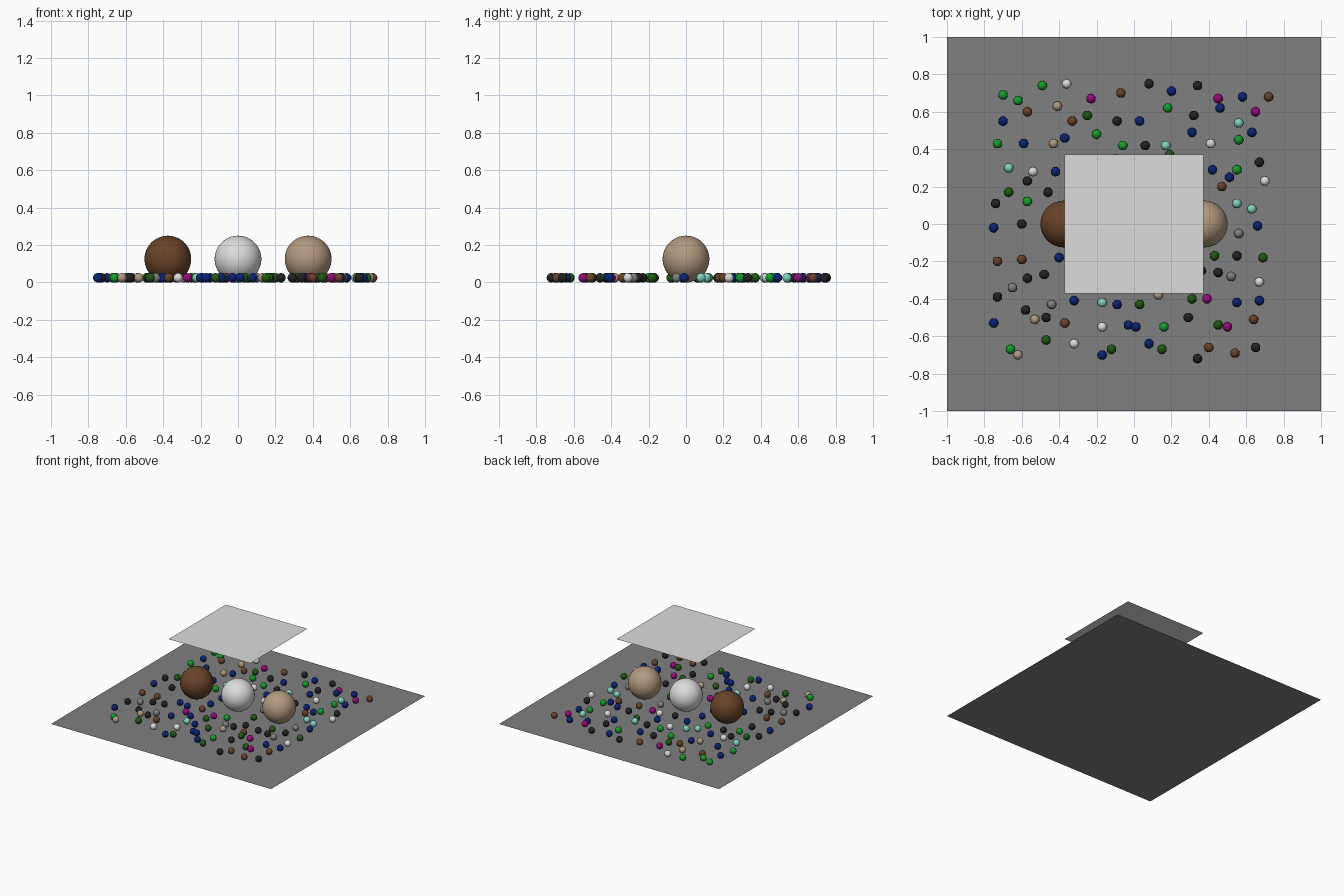
import bpy

default_cube = bpy.data.objects.get("Cube")
if default_cube:
    bpy.data.objects.remove(default_cube, do_unlink=True)


def make_material(name, red, green, blue):
    material = bpy.data.materials.new(name)
    material.use_nodes = True
    colour = (red, green, blue, 1)
    material.diffuse_color = colour
    material.node_tree.nodes["Principled BSDF"].inputs["Base Color"].default_value = colour
    return material


white = make_material("white", .72, .72, .72)
grey = make_material("grey", .215, .215, .215)
black = make_material("black", .016, .016, .016)
brown = make_material("brown", .14, .055, .021)
tan = make_material("tan", .448, .319, .214)
navy = make_material("navy", .003, .017, .17)
green = make_material("green", .008, .33, .025)
dark_green = make_material("dark green", .014, .1, .007)
magenta = make_material("magenta", .3, .003, .19)
aqua = make_material("aqua", .22, .64, .53)


def add_sheet(name, size, height, material):
    """Flat square sheet parallel to the ground."""
    bpy.ops.mesh.primitive_plane_add(size=size, location=(0, 0, height))
    sheet = bpy.context.object
    sheet.name = name
    sheet.data.materials.append(material)


def add_ball(name, radius, x, y, material, segments, rings):
    """Smooth ball resting on the floor."""
    bpy.ops.mesh.primitive_uv_sphere_add(
        segments=segments, ring_count=rings, radius=radius, location=(x, y, radius))
    ball = bpy.context.object
    ball.name = name
    ball.data.materials.append(material)
    bpy.ops.object.shade_smooth()
    return ball


def scatter(material, places):
    """Place small marbles of one colour, all sharing a single mesh."""
    name = material.name.replace(" ", "_") + "_marble"
    first = add_ball(name, .025, *places[0], material, 20, 12)
    for x, y in places[1:]:
        marble = bpy.data.objects.new(name, first.data)
        marble.location = (x, y, .025)
        bpy.context.collection.objects.link(marble)


# Floor and the light panel floating above it
add_sheet("floor", 2, 0, grey)
add_sheet("ceiling_panel", .742, .625, white)

# Three large balls in a line
for name, x, material in (("right_ball", -.375, brown),
                          ("middle_ball", 0, white),
                          ("left_ball", .375, tan)):
    add_ball(name, .125, x, 0, material, 48, 24)

# Small marbles spread loosely over the floor
scatter(green, [
    (-.70, .69), (-.62, .66), (-.49, .74), (-.73, .43), (-.20, .48),
    (-.06, .42), (.18, .62), (-.57, .12), (.56, .45), (.55, .29),
    (.16, -.55), (-.66, -.67), (.04, -.20), (-.32, .17)])
scatter(dark_green, [
    (-.25, .58), (-.67, .17), (.43, -.17), (.69, -.18), (.03, -.43),
    (.31, -.40), (.45, -.54), (-.47, -.62), (-.12, -.67), (.15, -.67),
    (.19, .37), (-.08, -.30), (.20, -.08)])
scatter(navy, [
    (-.70, .55), (-.59, .43), (-.37, .46), (.03, .55), (.20, .71),
    (.58, .68), (.46, .62), (.31, .49), (.63, .49), (-.42, .28),
    (.42, .29), (.51, .25), (.66, -.01), (-.75, -.02), (-.40, -.18),
    (-.75, -.53), (-.32, -.41), (-.09, -.43), (-.03, -.54), (.01, -.55),
    (-.17, -.70), (.08, -.64), (.55, -.42), (.67, -.41), (-.20, -.33),
    (-.32, -.20), (-.20, -.07), (-.19, .06), (-.15, .20), (.05, .30)])
scatter(black, [
    (.08, .75), (.34, .74), (-.09, .55), (.06, .42), (.32, .58),
    (-.57, .23), (-.46, .17), (-.74, .11), (-.60, 0), (.67, .33),
    (.55, -.17), (.45, -.26), (-.73, -.39), (-.57, -.29), (-.48, -.27),
    (-.58, -.46), (-.47, -.50), (.29, -.50), (.34, -.72), (.65, -.66),
    (.17, -.30), (.23, -.23), (.36, -.25), (-.02, .17), (.31, .30)])
scatter(grey, [
    (.56, -.05), (.52, -.28), (-.65, -.34), (-.44, -.43), (.10, -.30),
    (.18, .07)])
scatter(white, [
    (-.36, .75), (-.54, .28), (.41, .43), (.70, .23), (.67, -.31),
    (-.17, -.55), (-.32, -.64), (-.10, .35), (.10, .20)])
scatter(brown, [
    (-.57, .60), (-.07, .70), (-.33, .55), (.72, .68), (.47, .20),
    (-.73, -.20), (-.60, -.19), (-.37, -.53), (.40, -.66), (.54, -.69),
    (.64, -.51), (.29, -.34), (-.20, -.18), (.30, .18)])
scatter(tan, [
    (-.41, .63), (-.43, .43), (-.53, -.51), (-.62, -.70), (.13, -.38)])
scatter(magenta, [
    (-.23, .67), (.45, .67), (.65, .60), (.39, -.40), (.50, -.55),
    (-.27, -.29), (-.06, -.23), (.17, .19)])
scatter(aqua, [
    (-.67, .30), (.56, .54), (.17, .42), (.55, .11), (.63, .08),
    (-.17, -.42), (-.29, .26), (-.22, .31)])
